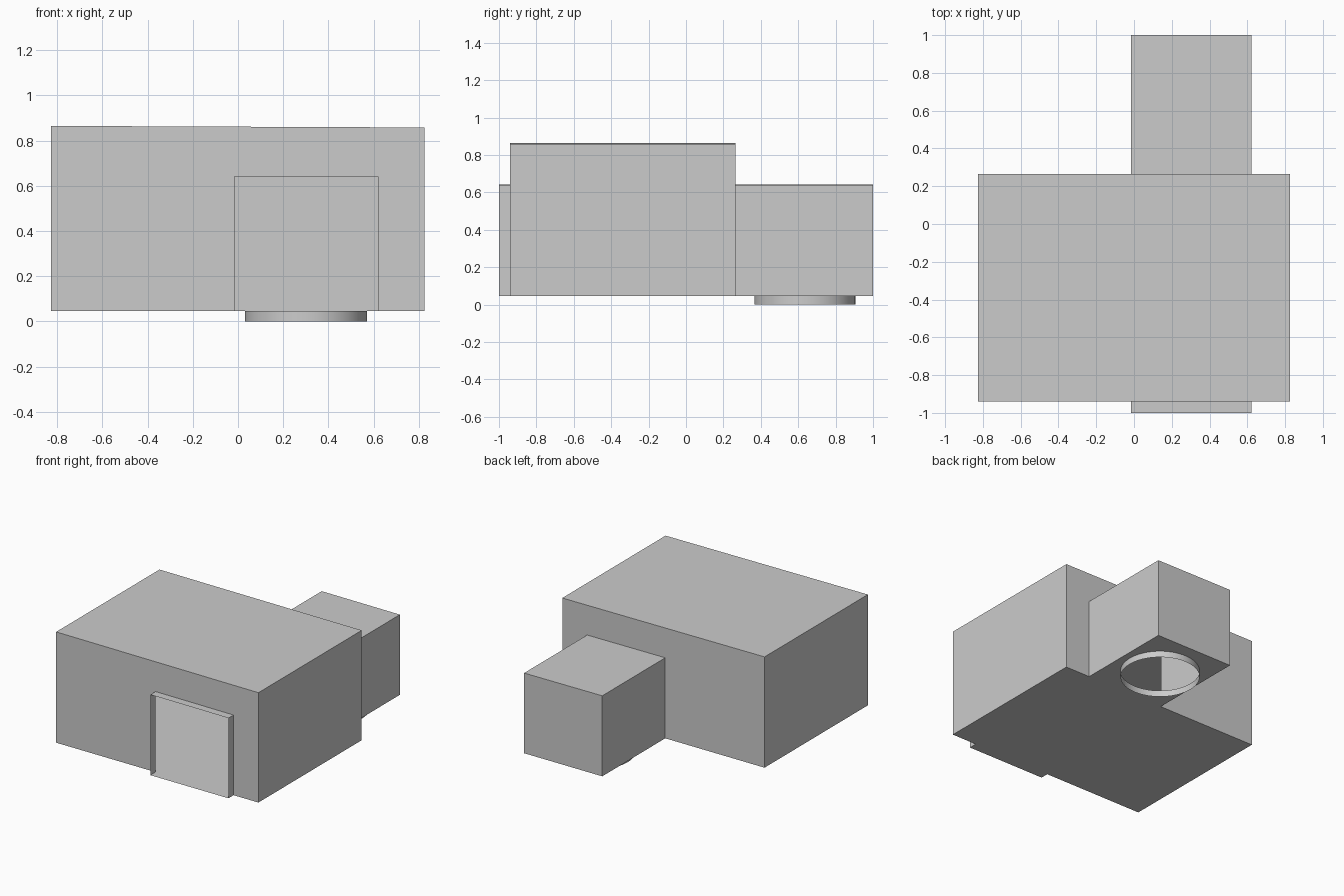
import bpy
import bmesh

if "Cube" in bpy.data.objects:
    bpy.data.objects.remove(bpy.data.objects["Cube"])

FLOOR = 0.047
SLOPE = 0.0042   # roofs fall slightly towards +x


def box(name, x0, x1, y0, y1, top):
    bpy.ops.mesh.primitive_cube_add(size=2)
    ob = bpy.context.object
    ob.name = name
    for v in ob.data.vertices:
        x = x1 if v.co.x > 0 else x0
        y = y1 if v.co.y > 0 else y0
        z = top - SLOPE * x if v.co.z > 0 else FLOOR
        v.co = (x, y, z)
    return ob


# Main chamber, and the narrower duct running through it front to back
shell = box("hollow_housing", -0.827, 0.825, -0.94, 0.265, 0.8615)
duct = box("duct", -0.016, 0.622, -1.0, 1.0, 0.6415)

# Round outlet collar under the rear of the duct
bpy.ops.mesh.primitive_cylinder_add(vertices=64, radius=0.27, depth=0.2,
                                    location=(0.301, 0.635, 0.1))
collar = bpy.context.object
collar.name = "outlet_collar"

# Fuse the parts so their interiors are connected
for part in (duct, collar):
    m = shell.modifiers.new("join", 'BOOLEAN')
    m.operation = 'UNION'
    m.solver = 'EXACT'
    m.object = part
    bpy.context.view_layer.objects.active = shell
    bpy.ops.object.modifier_apply(modifier=m.name)
for part in (duct, collar):
    bpy.data.objects.remove(part, do_unlink=True)

# Open the duct mouth at the front and the outlet at the bottom
bm = bmesh.new()
bm.from_mesh(shell.data)
bm.transform(shell.matrix_world)
openings = [f for f in bm.faces
            if all(v.co.y < -0.99 for v in f.verts)
            or all(v.co.z < 0.01 for v in f.verts)]
bmesh.ops.delete(bm, geom=openings, context='FACES')
bm.to_mesh(shell.data)
bm.free()
shell.matrix_world.identity()

bpy.ops.object.select_all(action='DESELECT')
shell.select_set(True)
bpy.context.view_layer.objects.active = shell
bpy.ops.object.shade_smooth_by_angle()
